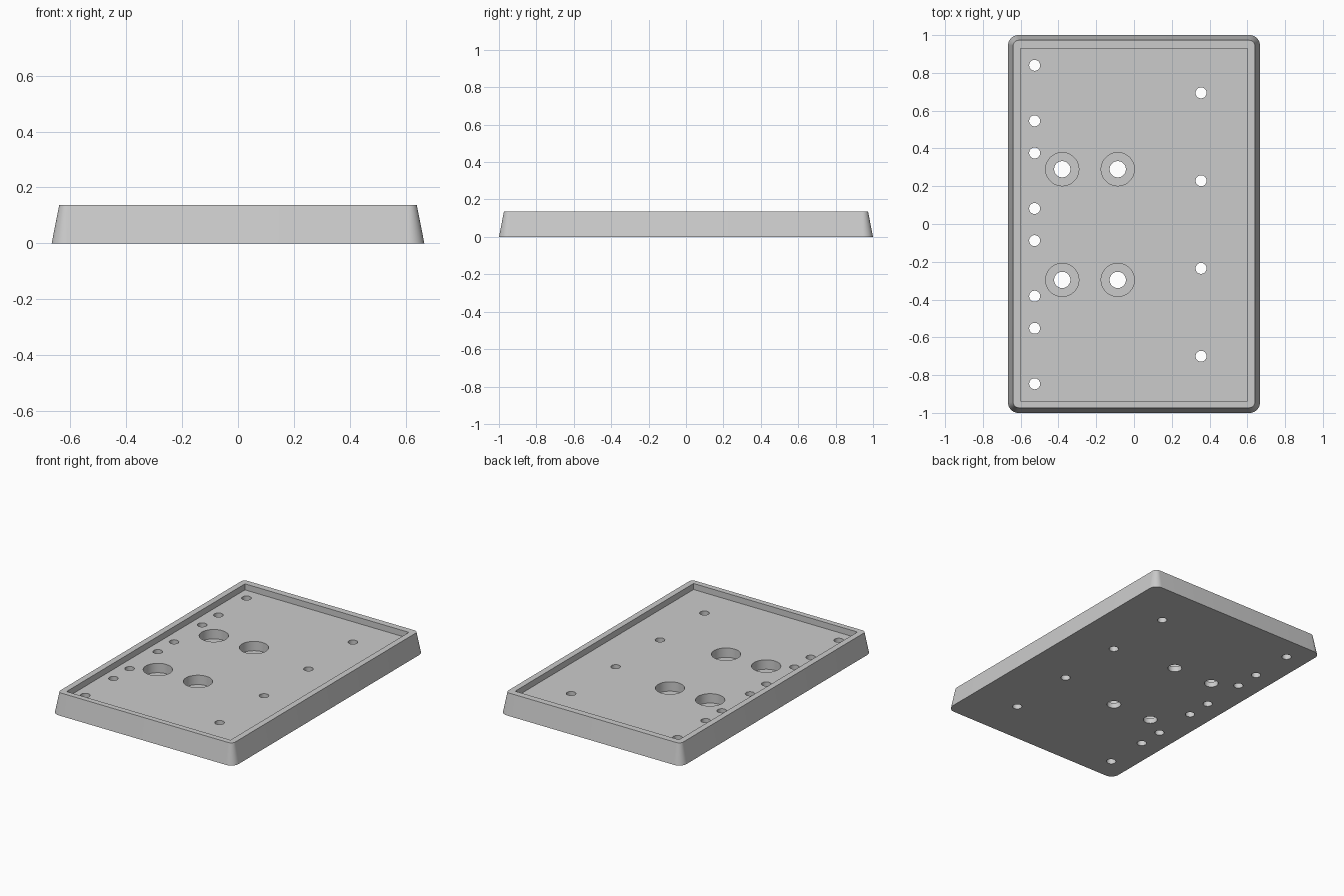
import bpy, bmesh, math

cube = bpy.data.objects.get("Cube")
if cube:
    bpy.data.objects.remove(cube, do_unlink=True)

HEIGHT = 0.137
FLOOR = 0.097      # floor of the shallow tray
BORE_FLOOR = 0.035  # ledge inside the counterbores
Y_SHIFT = -0.003

grey = bpy.data.materials.new("plain grey")
grey.use_nodes = True
colour = (0.6, 0.6, 0.6, 1)
grey.diffuse_color = colour
grey.node_tree.nodes["Principled BSDF"].inputs["Base Color"].default_value = colour


def rounded_rect(hx, hy, r, steps=10):
    """Counter-clockwise outline of a rectangle with round corners."""
    points = []
    for i, (sx, sy) in enumerate(((1, 1), (-1, 1), (-1, -1), (1, -1))):
        for k in range(steps + 1):
            a = math.pi / 2 * (i + k / steps)
            points.append((sx * (hx - r) + r * math.cos(a),
                           sy * (hy - r) + r * math.sin(a)))
    return points


def circle(x, y, r, n=48):
    return [(x + r * math.cos(math.tau * k / n), y + r * math.sin(math.tau * k / n))
            for k in range(n)]


def loft(name, lower, upper, z0, z1):
    """Solid between two matching outlines."""
    bm = bmesh.new()
    a = [bm.verts.new((x, y, z0)) for x, y in lower]
    b = [bm.verts.new((x, y, z1)) for x, y in upper]
    n = len(a)
    bm.faces.new(a[::-1])
    bm.faces.new(b)
    for i in range(n):
        j = (i + 1) % n
        bm.faces.new((a[i], a[j], b[j], b[i]))
    mesh = bpy.data.meshes.new(name)
    bm.to_mesh(mesh)
    bm.free()
    obj = bpy.data.objects.new(name, mesh)
    bpy.context.collection.objects.link(obj)
    obj.data.materials.append(grey)
    return obj


def cut(body, outline, z0):
    """Remove a straight prism reaching from z0 out through the top."""
    cutter = loft("cutter", outline, outline, z0, HEIGHT + 0.1)
    cutter.hide_render = True
    mod = body.modifiers.new("cut", "BOOLEAN")
    mod.operation = "DIFFERENCE"
    mod.solver = "EXACT"
    mod.object = cutter
    bpy.context.view_layer.objects.active = body
    bpy.ops.object.modifier_apply(modifier=mod.name)
    bpy.data.objects.remove(cutter, do_unlink=True)


# Tapered base plate with rounded corners
plate = loft("base_plate", rounded_rect(0.667, 1.0, 0.055),
             rounded_rect(0.64, 0.973, 0.03), 0, HEIGHT)

# Shallow rectangular tray with a thin rim
cut(plate, [(sx * 0.6, sy * 0.933 + Y_SHIFT)
            for sx, sy in ((1, 1), (-1, 1), (-1, -1), (1, -1))], FLOOR)

for side in (1, -1):
    # Counterbored mounting holes
    for x in (-0.38, -0.086):
        y = side * 0.293 + Y_SHIFT
        cut(plate, circle(x, y, 0.088), BORE_FLOOR)
        cut(plate, circle(x, y, 0.043), -0.1)
    # Small through holes, a row along each long side
    for x, row in ((-0.526, (0.843, 0.549, 0.379, 0.085)), (0.355, (0.697, 0.232))):
        for y in row:
            cut(plate, circle(x, side * y + Y_SHIFT, 0.029), -0.1)

bpy.ops.object.select_all(action="DESELECT")
plate.select_set(True)
bpy.context.view_layer.objects.active = plate
bpy.ops.object.shade_smooth_by_angle(angle=math.radians(30))
